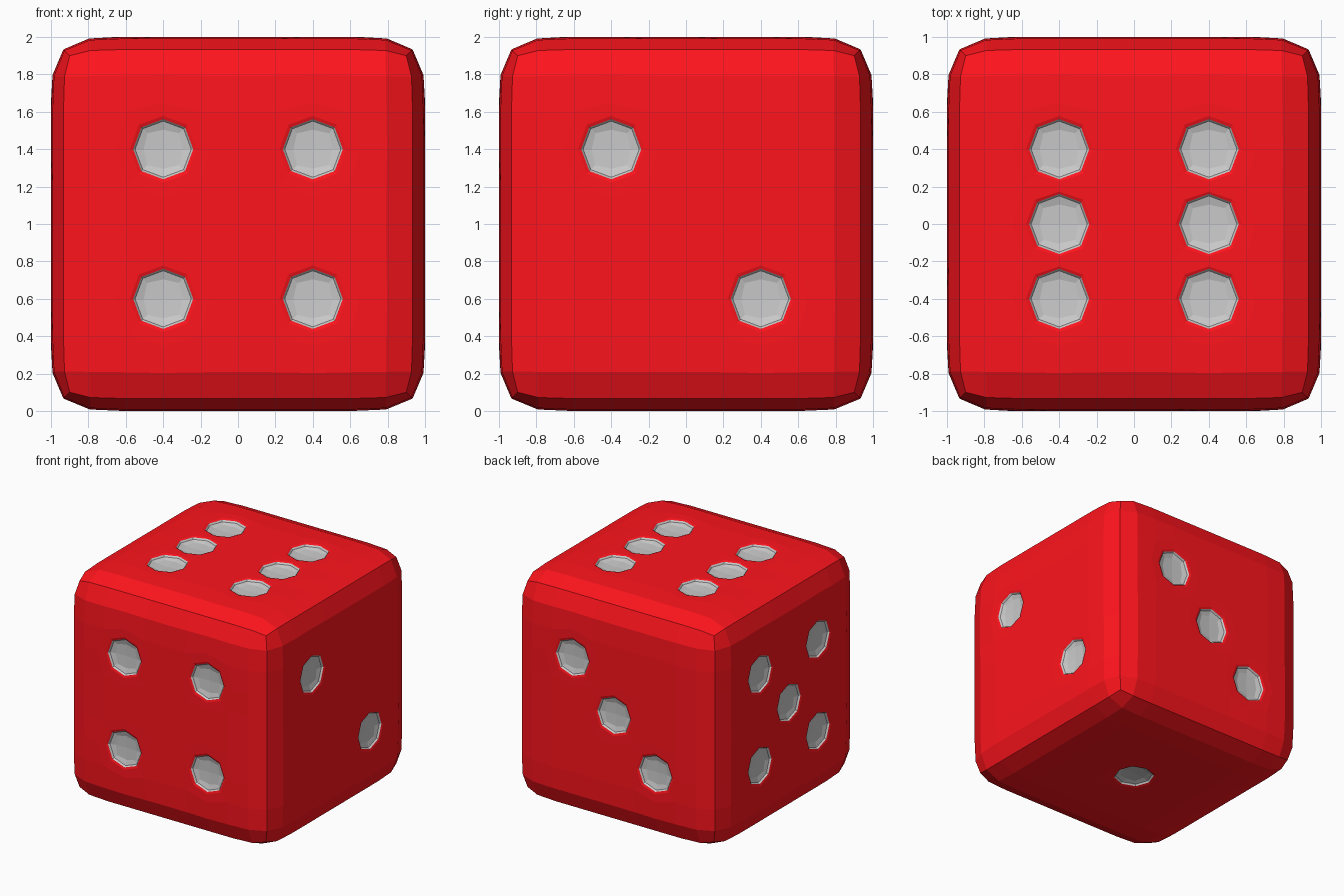
import bpy, bmesh
from mathutils import Vector

if "Cube" in bpy.data.objects:
    bpy.data.objects.remove(bpy.data.objects["Cube"])

def material(name, colour):
    m = bpy.data.materials.new(name)
    m.diffuse_color = colour
    m.use_nodes = True
    m.node_tree.nodes["Principled BSDF"].inputs["Base Color"].default_value = m.diffuse_color
    return m

# Pip centres (x, y, z) relative to the cube centre, one list per side
P = 0.4
corners = [(a, b) for a in (-P, P) for b in (-P, P)]
pips = [(x, -1, z) for x, z in corners]                                # front: four
pips += [(i * P, 1, i * P) for i in (-1, 0, 1)]                        # back: three
pips += [(1, -P, P), (1, P, -P)]                                       # right: two
pips += [(-1, y, z) for y, z in corners + [(0, 0)]]                    # left: five
pips += [(x, y, 1) for x in (-P, P) for y in (-P, 0, P)]               # top: six
pips += [(0, 0, -1)]                                                   # bottom: one
pips = [Vector(p) for p in pips]

# Cube cut into a 5 x 5 grid per side
bm = bmesh.new()
bmesh.ops.create_cube(bm, size=2)
bmesh.ops.subdivide_edges(bm, edges=bm.edges[:], cuts=4, use_grid_fill=True)
bm.normal_update()

# Inset and sink the pip cells; the subdivision rounds them to octagons
cells = [f for f in bm.faces
         if any((f.calc_center_median() - p).length < 0.05 for p in pips)]
bmesh.ops.inset_individual(bm, faces=cells, thickness=0.042)
bm.normal_update()
walls = bmesh.ops.inset_individual(bm, faces=cells, thickness=0.0, depth=-0.04)["faces"]
for f in cells + walls:
    f.material_index = 1

mesh = bpy.data.meshes.new("die_body")
bm.to_mesh(mesh)
bm.free()
mesh.materials.append(material("red", (1.0, 0.007, 0.012, 1)))
mesh.materials.append(material("pip_grey", (0.8, 0.8, 0.8, 1)))

die = bpy.data.objects.new("die_body", mesh)
die.location.z = 1
bpy.context.collection.objects.link(die)

# One subdivision level rounds the edges and pips
sub = die.modifiers.new("rounding", 'SUBSURF')
sub.levels = sub.render_levels = 1
